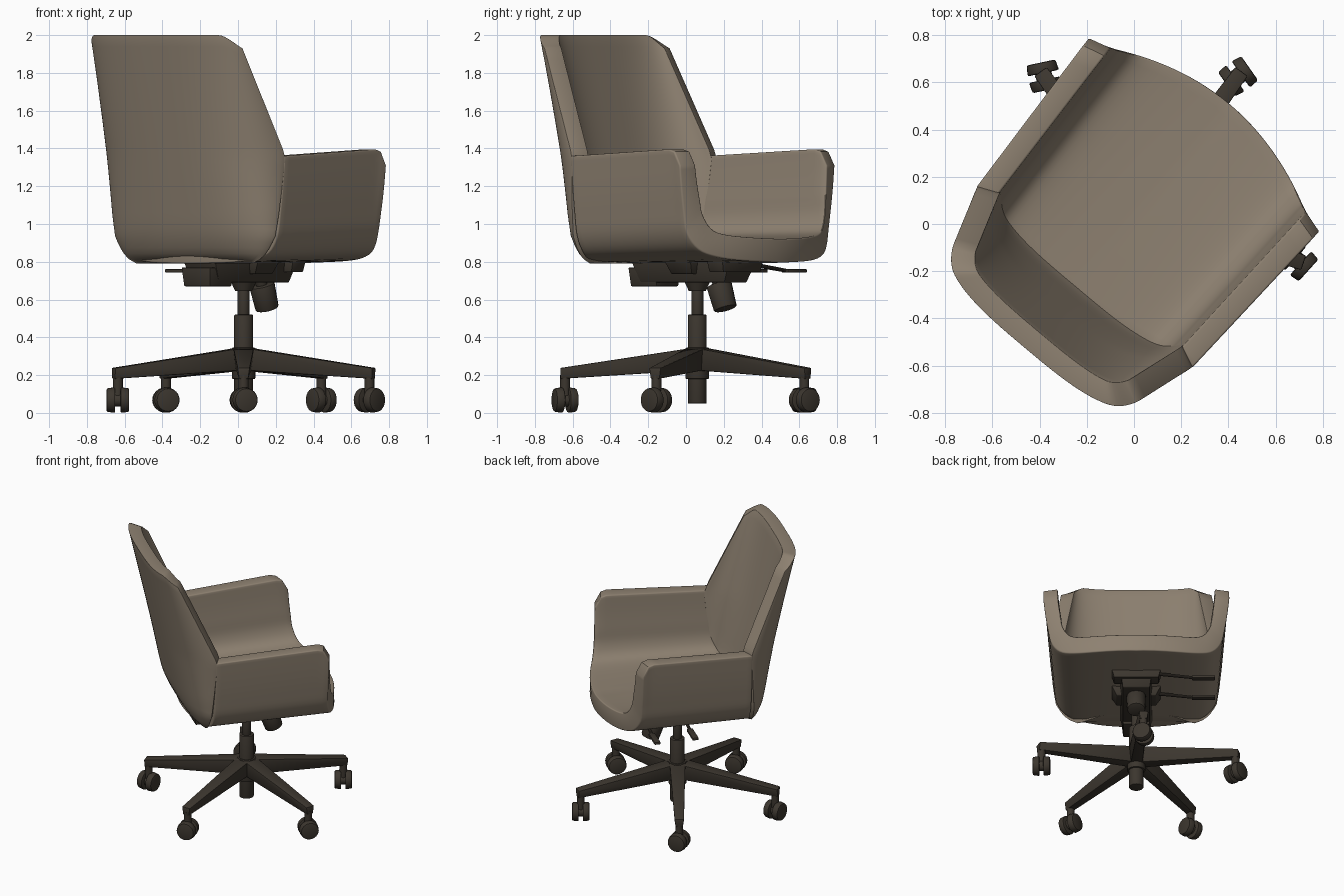
import bpy, bmesh
from math import radians, sin, cos, sqrt, pi
from mathutils import Matrix, Vector

if "Cube" in bpy.data.objects:
    bpy.data.objects.remove(bpy.data.objects["Cube"])


def material(name, rgb):
    m = bpy.data.materials.new(name)
    m.use_nodes = True
    m.diffuse_color = (*rgb, 1)
    bsdf = m.node_tree.nodes["Principled BSDF"]
    bsdf.inputs["Base Color"].default_value = (*rgb, 1)
    bsdf.inputs["Roughness"].default_value = 0.7
    return m


FABRIC = material("taupe_fabric", (0.27, 0.22, 0.165))
DARK = material("dark_brown_plastic", (0.045, 0.037, 0.028))

# The chair is built facing local +y, then swivelled
TURN = -40
PLACE = Matrix.Translation((-0.012, 0.01, 0)) @ Matrix.Rotation(radians(TURN), 4, "Z")


def finish(name, bm, mat, bevel=0, segments=2):
    bmesh.ops.recalc_face_normals(bm, faces=bm.faces)
    if bevel:
        sharp = [e for e in bm.edges if e.calc_face_angle(0) > radians(50)]
        bmesh.ops.bevel(bm, geom=sharp, offset=bevel, segments=segments,
                        profile=0.5, affect="EDGES", clamp_overlap=True)
    bm.transform(PLACE)
    me = bpy.data.meshes.new(name)
    bm.to_mesh(me)
    bm.free()
    me.materials.append(mat)
    me.shade_smooth()
    me.set_sharp_from_angle(angle=radians(35))
    ob = bpy.data.objects.new(name, me)
    bpy.context.scene.collection.objects.link(ob)
    return ob


def spline(pts, t):
    """Smooth curve through the points, t from 0 to 1."""
    n = len(pts) - 1
    i = min(int(t * n), n - 1)
    f = t * n - i
    p = [Vector(pts[max(0, min(n, i + k))]) for k in (-1, 0, 1, 2)]
    return 0.5 * (2 * p[1] + (p[2] - p[0]) * f
                  + (2 * p[0] - 5 * p[1] + 4 * p[2] - p[3]) * f ** 2
                  + (3 * p[1] - p[0] - 3 * p[2] + p[3]) * f ** 3)


def lerp_table(table, z):
    for (z0, a), (z1, b) in zip(table, table[1:]):
        if z <= z1:
            return a + (b - a) * max(0, (z - z0) / (z1 - z0))
    return table[-1][1]


def padded_sheet(name, outer, inner, nu, nv, bevel):
    """Closed solid between two surfaces over a in -1..1 and b in 0..1."""
    bm = bmesh.new()
    g = [[[bm.verts.new(f(2 * i / nu - 1, j / nv)) for j in range(nv + 1)]
          for i in range(nu + 1)] for f in (outer, inner)]
    for s in g:
        for i in range(nu):
            for j in range(nv):
                bm.faces.new((s[i][j], s[i + 1][j], s[i + 1][j + 1], s[i][j + 1]))
    rim = [(i, 0) for i in range(nu)] + [(nu, j) for j in range(nv)]
    rim += [(i, nv) for i in range(nu, 0, -1)] + [(0, j) for j in range(nv, 0, -1)]
    for (a, b), (c, d) in zip(rim, rim[1:] + rim[:1]):
        bm.faces.new((g[0][a][b], g[0][c][d], g[1][c][d], g[1][a][b]))
    return finish(name, bm, FABRIC, bevel, 3)


# Seat and armrests: one U-shaped shell swept front to back
OUTER = [(0, .79), (.25, .795), (.40, .81), (.49, .845), (.545, .93),
         (.568, 1.06), (.585, 1.21), (.597, 1.36)]
INNER = [(0, .915), (.20, .918), (.36, .93), (.43, .96), (.468, 1.03),
         (.482, 1.13), (.495, 1.24), (.505, 1.36)]


def seat_surface(section):
    def point(a, q):
        u, z = spline(section, abs(a))
        front = .65 - .17 * min(1, (u / .55) ** 2)
        rear = -.40 + .09 * min(1, (u / .5) ** 2)
        v = rear + (front - rear) * q
        # rounded upper front corner of the armrest
        r = .09
        d = min(r, max(0, v - front + r))
        high = max(0, (z - 1.0) / .36)
        z += q * (.005 + .035 * abs(a)) - high * (r - sqrt(r * r - d * d))
        return (u * (1 + .07 * q) * (1 if a > 0 else -1), v, z)
    return point


padded_sheet("seat_and_armrests", seat_surface(OUTER), seat_surface(INNER), 56, 20, .018)

# Backrest: curved shell leaning back, with wings sloping to the armrests
HALF_WIDTH = [(.79, .40), (.81, .45), (.85, .50), (.93, .55), (1.06, .57),
              (1.36, .597), (2, .505)]
EDGE_Y = [(.79, -.34), (1.36, -.30), (2, -.59)]
TUCK = [(.79, .13), (.81, .06), (.85, .025), (.93, .005), (1.0, 0)]


def back_surface(inset):
    def point(a, h):
        phi = abs(a) * radians(75)
        s = (sin(phi) / sin(radians(75))) ** (2 / 3)
        g = (1 - cos(phi) ** (2 / 3)) / (1 - cos(radians(75)) ** (2 / 3))
        top = 2 - .07 * max(0, (s - .85) / .15) ** 2
        z = .79 + (top - .79) * (.45 * h + .55 * h ** 1.6)
        mid = -.70 + (2 - z) * .22 + lerp_table(TUCK, z) + inset
        edge = lerp_table(EDGE_Y, z) + inset * .45
        u = (lerp_table(HALF_WIDTH, z) - inset) * s
        return (u if a > 0 else -u, mid + (edge - mid) * g, z)
    return point


padded_sheet("backrest", back_surface(0), back_surface(.09), 40, 26, .01)


# Helpers for the dark hard parts
def rod(name, a, b, r1, r2=None, sides=24, bevel=0):
    a, b = Vector(a), Vector(b)
    bm = bmesh.new()
    turn = (b - a).to_track_quat("Z", "Y").to_matrix().to_4x4()
    bmesh.ops.create_cone(bm, cap_ends=True, segments=sides, radius1=r1,
                          radius2=r1 if r2 is None else r2, depth=(b - a).length,
                          matrix=Matrix.Translation((a + b) / 2) @ turn)
    return finish(name, bm, DARK, bevel)


def block(name, xs, ys, zs, narrow=1.0):
    """Box whose lower side can be narrower than its top."""
    bm = bmesh.new()
    bmesh.ops.create_cube(bm, size=1)
    for v in bm.verts:
        k = narrow if v.co.z < 0 else 1
        v.co = [(r[0] + r[1]) / 2 + c * k2 * (r[1] - r[0])
                for c, r, k2 in zip(v.co, (xs, ys, zs), (k, k, 1))]
    return finish(name, bm, DARK, .006)


# Column and hub
CY = .065
for part, z0, z1, r in (("gas_lift_sleeve", .05, .52, .05), ("gas_lift_rod", .5, .68, .032),
                        ("base_hub", .18, .345, .062)):
    rod(part, (0, CY, z0), (0, CY, z1), r, bevel=.004)
rod("column_collar", (0, CY, .645), (0, CY, .71), .045, .075)

# Tilt mechanism under the seat
block("mechanism_body", (-.11, .11), (-.30, .38), (.69, .80), .85)
block("mechanism_rear", (-.10, .10), (-.33, -.13), (.67, .77), .9)
block("mechanism_front_plate", (-.17, .17), (.27, .38), (.745, .81), .9)
block("mechanism_cross_plate", (-.17, .17), (-.02, .16), (.735, .80), .8)
rod("tension_stem", (0, .19, .73), (0, .22, .66), .03)
rod("tension_knob", (0, .215, .68), (0, .26, .55), .068, .062, 16, .008)

# Two adjusting levers on one side
for name, y in (("seat_lever", .35), ("tilt_lever", .08)):
    rod(name, (-.12, y, .785), (-.40, y, .752), .012, .01, 10)
    block(name + "_paddle", (-.54, -.38), (y - .022, y + .022), (.742, .762))


# Five-star base with twin-wheel casters
def leg(name, angle):
    bm = bmesh.new()
    bmesh.ops.create_cube(bm, size=1)
    for v in bm.verts:
        tip, up = v.co.x > 0, v.co.z > 0
        width = (.033 if tip else .055) * (1 if up else .75)
        z = (.238 if up else .18) if tip else (.345 if up else .225)
        v.co = (.725 if tip else .02, width * (1 if v.co.y > 0 else -1), z)
    bm.transform(Matrix.Translation((0, CY, 0)) @ Matrix.Rotation(angle, 4, "Z"))
    finish(name, bm, DARK, .006)


def caster(name, angle, roll):
    c = Vector((.70 * cos(angle), CY + .70 * sin(angle), 0))
    axle = Vector((-sin(roll), cos(roll), 0))
    hub = c + Vector((0, 0, .068))
    rod(name + "_stem", c + Vector((0, 0, .07)), c + Vector((0, 0, .2)), .026, sides=16)
    rod(name + "_axle", hub - axle * .03, hub + axle * .03, .035, sides=16)
    for side, label in ((-1, "_wheel_a"), (1, "_wheel_b")):
        rod(name + label, hub + axle * side * .014, hub + axle * side * .06,
            .068, .062, 24, .008)


ROLL = (48, -55, 12, 90, 15)
for i, roll in enumerate(ROLL):
    angle = radians(-18 + 72 * i - TURN)
    leg(f"base_leg_{i + 1}", angle)
    caster(f"caster_{i + 1}", angle, radians(roll - TURN))
